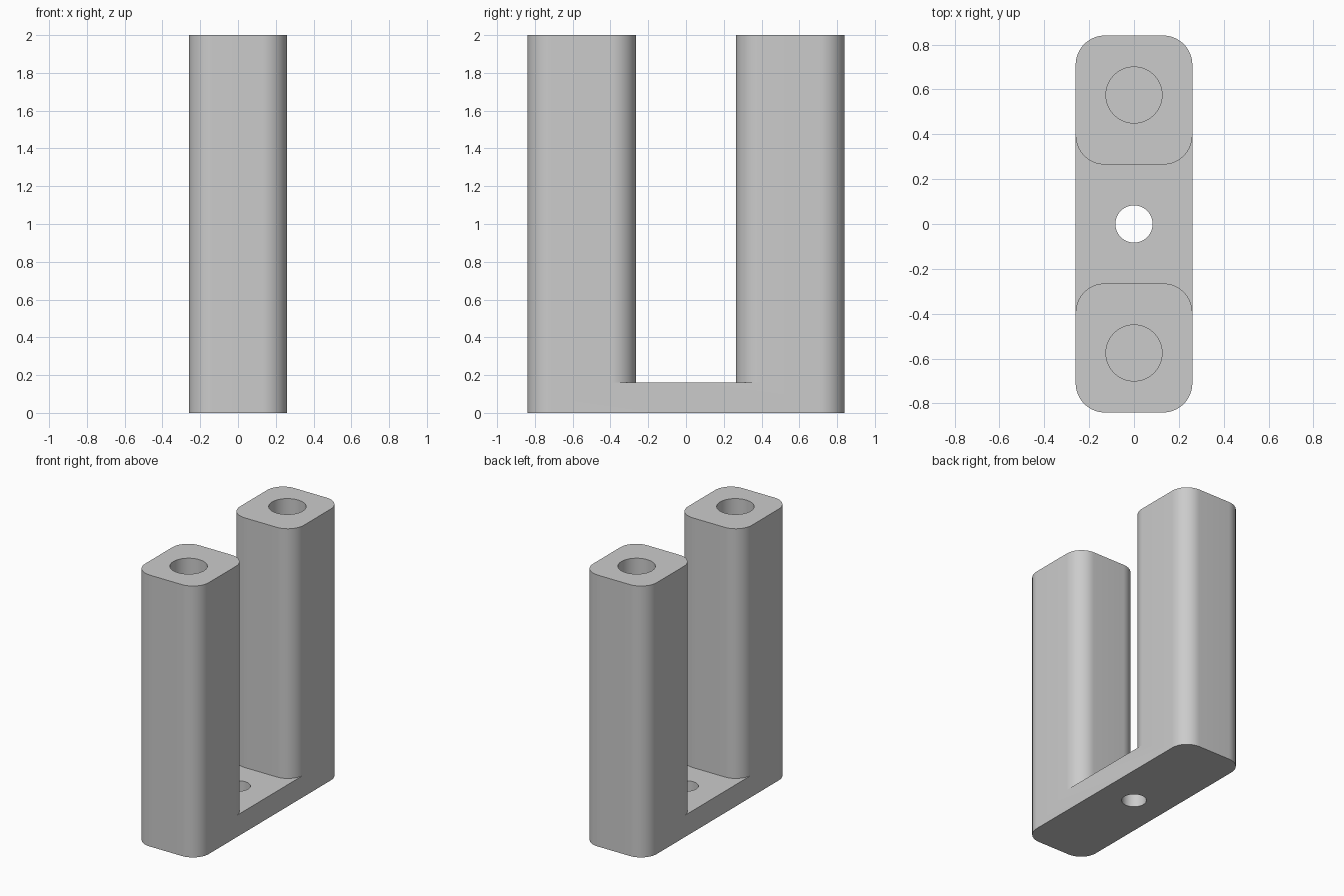
import bpy, bmesh
from math import pi, cos, sin

if "Cube" in bpy.data.objects:
    bpy.data.objects.remove(bpy.data.objects["Cube"])

HALF_W, HALF_L, HEIGHT = 0.26, 0.84, 2.0
GAP, BASE, RADIUS = 0.265, 0.16, 0.13
POST_Y, SOCKET_R, SOCKET_DEPTH, HOLE_R = 0.575, 0.125, 0.6, 0.083

grey = bpy.data.materials.new("plain grey")
grey.use_nodes = True
tone = (0.6, 0.6, 0.6, 1)
grey.diffuse_color = tone
grey.node_tree.nodes["Principled BSDF"].inputs["Base Color"].default_value = tone


def arc(cx, cy, r, start, end, steps):
    angles = [start + (end - start) * i / steps for i in range(steps + 1)]
    return [(cx + r * cos(a), cy + r * sin(a)) for a in angles]


def prism(name, outline, z0, z1):
    """Extrude a closed xy outline between two heights."""
    bm = bmesh.new()
    face = bm.faces.new([bm.verts.new((x, y, z0)) for x, y in outline])
    top = bmesh.ops.extrude_face_region(bm, geom=[face])["geom"]
    verts = [v for v in top if isinstance(v, bmesh.types.BMVert)]
    bmesh.ops.translate(bm, verts=verts, vec=(0, 0, z1 - z0))
    bmesh.ops.recalc_face_normals(bm, faces=bm.faces)
    mesh = bpy.data.meshes.new(name)
    bm.to_mesh(mesh)
    bm.free()
    mesh.materials.append(grey)
    obj = bpy.data.objects.new(name, mesh)
    bpy.context.collection.objects.link(obj)
    return obj


def circle(y, r):
    return arc(0, y, r, 0, 2 * pi, 64)[:-1]


# Solid block with rounded upright corners
cx, cy = HALF_W - RADIUS, HALF_L - RADIUS
outline = []
for i, (sx, sy) in enumerate([(1, 1), (-1, 1), (-1, -1), (1, -1)]):
    outline += arc(sx * cx, sy * cy, RADIUS, i * pi / 2, (i + 1) * pi / 2, 16)
body = prism("twin_post_bracket", outline, 0, HEIGHT)

# Slot between the posts, hugging their rounded inner corners
py = GAP + RADIUS
back = [(0.4, py)] + arc(cx, py, RADIUS, 0, -pi / 2, 16)
back += [(-x, y) for x, y in reversed(back)]
slot = back + [(x, -y) for x, y in reversed(back)]
cutters = [prism("slot_cutter", slot, BASE, HEIGHT + 0.2)]

# Blind sockets in the post tops and a through hole in the base
for side, y in (("front", -POST_Y), ("back", POST_Y)):
    cutters.append(prism(side + "_socket_cutter", circle(y, SOCKET_R),
                         HEIGHT - SOCKET_DEPTH, HEIGHT + 0.2))
cutters.append(prism("base_hole_cutter", circle(0, HOLE_R), -0.1, BASE + 0.1))

bpy.ops.object.select_all(action="DESELECT")
bpy.context.view_layer.objects.active = body
body.select_set(True)
for cutter in cutters:
    mod = body.modifiers.new(cutter.name, "BOOLEAN")
    mod.operation = "DIFFERENCE"
    mod.solver = "EXACT"
    mod.object = cutter
    bpy.ops.object.modifier_apply(modifier=mod.name)
    bpy.data.objects.remove(cutter)

bpy.ops.object.shade_smooth_by_angle(angle=pi / 6)
